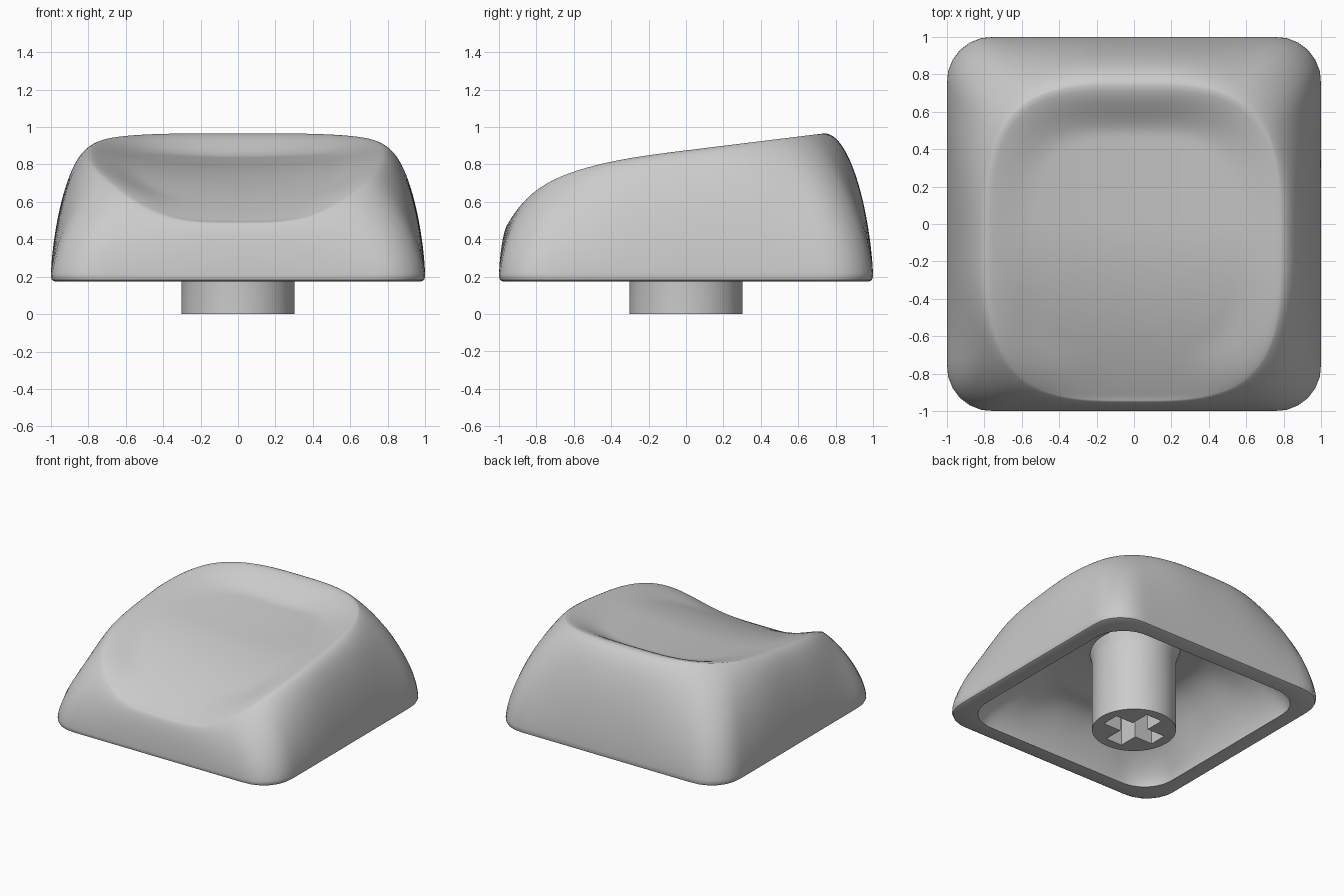
import bpy, bmesh, math
from mathutils import Vector

SEG = 128
cube = bpy.data.objects.get("Cube")
if cube:
    bpy.data.objects.remove(cube, do_unlink=True)

grey = bpy.data.materials.new("grey_plastic")
grey.use_nodes = True
colour = (0.6, 0.6, 0.6, 1)
grey.diffuse_color = colour
grey.node_tree.nodes["Principled BSDF"].inputs["Base Color"].default_value = colour


def directions():
    return [(math.cos(math.tau * i / SEG), math.sin(math.tau * i / SEG)) for i in range(SEG)]


def square_ring(half, radius, z):
    """Square outline with circular corners."""
    ring, k = [], half - radius
    for c, s in directions():
        big, small = max(abs(c), abs(s)), min(abs(c), abs(s))
        t = half / big
        if t * small > k:
            m = k * (big + small)
            t = m + math.sqrt(m * m - 2 * k * k + radius * radius)
        ring.append(Vector((t * c, t * s, z)))
    return ring


def bowed_ring(hx, hy, cy, n, height):
    """Superellipse outline whose height follows a function of y."""
    ring = []
    for c, s in directions():
        r = (abs(c) ** n + abs(s) ** n) ** (-1 / n)
        y = cy + hy * r * s
        ring.append(Vector((hx * r * c, y, height(y))))
    return ring


def crest(y):
    """Height of the sloping top edge."""
    q = max(-y, 0)
    return 0.875 + 0.123 * y - 0.18 * q ** 3 - 0.22 * q ** 10


def bowl(x, y):
    """Scooped surface of the top."""
    return 0.79 + 0.1 * y - 0.235 * min(y, 0) ** 2 + 0.12 * x * x


def underside(y):
    return bowl(0, y) - 0.15


def wall(base, rim, steps):
    """Rings that curve inward from base to rim, straighter at the corners."""
    rings = []
    for k in range(steps + 1):
        a = math.pi / 2 * k / steps
        v = math.sin(a) ** 1.3
        ring = []
        for b, r, (c, s) in zip(base, rim, directions()):
            corner = abs(2 * s * c) ** 4
            u = 1 - max(math.cos(a), 0) ** (1 + 0.6 * corner)
            ring.append(Vector((b.x + (r.x - b.x) * u, b.y + (r.y - b.y) * u,
                                b.z + (r.z - b.z) * v)))
        rings.append(ring)
    return rings


def cover(rim, cy, surface, steps):
    """Rings shrinking to the middle, easing from the rim into a surface."""
    rings = []
    for k in range(1, steps):
        s = 1 - k / steps
        e = max(0, (s - 0.68) / 0.32)
        ease = e * e * (3 - 2 * e)
        ring = []
        for p in rim:
            x, y = p.x * s, cy + (p.y - cy) * s
            ring.append(Vector((x, y, surface(x, y) + (p.z - surface(p.x, p.y)) * ease)))
        rings.append(ring)
    return rings, Vector((0, cy, surface(0, cy)))


def loft(name, rings, start, end):
    """Skin the rings and close both ends with a fan or a flat cap."""
    bm = bmesh.new()
    loops = [[bm.verts.new(p) for p in ring] for ring in rings]
    for a, b in zip(loops, loops[1:]):
        for i in range(SEG):
            j = (i + 1) % SEG
            bm.faces.new((a[i], a[j], b[j], b[i]))
    for loop, tip in ((loops[0], start), (loops[-1], end)):
        if tip is None:
            bm.faces.new(loop)
            continue
        t = bm.verts.new(tip)
        for i in range(SEG):
            bm.faces.new((loop[i], loop[(i + 1) % SEG], t))
    bmesh.ops.recalc_face_normals(bm, faces=bm.faces)
    mesh = bpy.data.meshes.new(name)
    bm.to_mesh(mesh)
    bm.free()
    ob = bpy.data.objects.new(name, mesh)
    bpy.context.collection.objects.link(ob)
    mesh.materials.append(grey)
    return ob


def select(ob):
    bpy.ops.object.select_all(action="DESELECT")
    ob.select_set(True)
    bpy.context.view_layer.objects.active = ob


def smooth(ob):
    select(ob)
    bpy.ops.object.shade_smooth_by_angle(angle=math.radians(40))


# Cap shell: hollow inside, lip, outer wall and scooped top
inner_rim = bowed_ring(0.47, 0.5, -0.05, 3, underside)
inner_wall = wall(square_ring(0.87, 0.25, 0.175), inner_rim, 14)
ceiling, ceiling_mid = cover(inner_rim, -0.05, lambda x, y: underside(y), 8)
lip = [square_ring(0.98, 0.23, 0.175), square_ring(0.994, 0.24, 0.182)]
outer_rim = bowed_ring(0.78, 0.84, -0.1, 3.5, crest)
outer_wall = wall(square_ring(1, 0.24, 0.2), outer_rim, 24)
scoop, scoop_mid = cover(outer_rim, -0.1, bowl, 30)
shell = loft("cap_shell", ceiling[::-1] + inner_wall[::-1] + lip + outer_wall + scoop,
             ceiling_mid, scoop_mid)
smooth(shell)

# Stem: round post flared where it meets the ceiling
post = [(0.302, 0), (0.302, 0.56), (0.312, 0.6), (0.335, 0.67)]
stem = loft("stem", [bowed_ring(r, r, 0, 2, lambda y, z=z: z) for r, z in post], None, None)

# Cross-shaped socket cut into the stem
for sx, sy in ((0.45, 0.14), (0.14, 0.45)):
    bpy.ops.mesh.primitive_cube_add(size=1, location=(0, 0, 0.15))
    cutter = bpy.context.object
    cutter.name = "socket_cutter"
    cutter.scale = (sx, sy, 0.54)
    cutter.hide_render = True
    mod = stem.modifiers.new("socket", "BOOLEAN")
    mod.operation = "DIFFERENCE"
    mod.solver = "EXACT"
    mod.object = cutter
    select(stem)
    bpy.ops.object.modifier_apply(modifier=mod.name)
    bpy.data.objects.remove(cutter, do_unlink=True)
smooth(stem)
